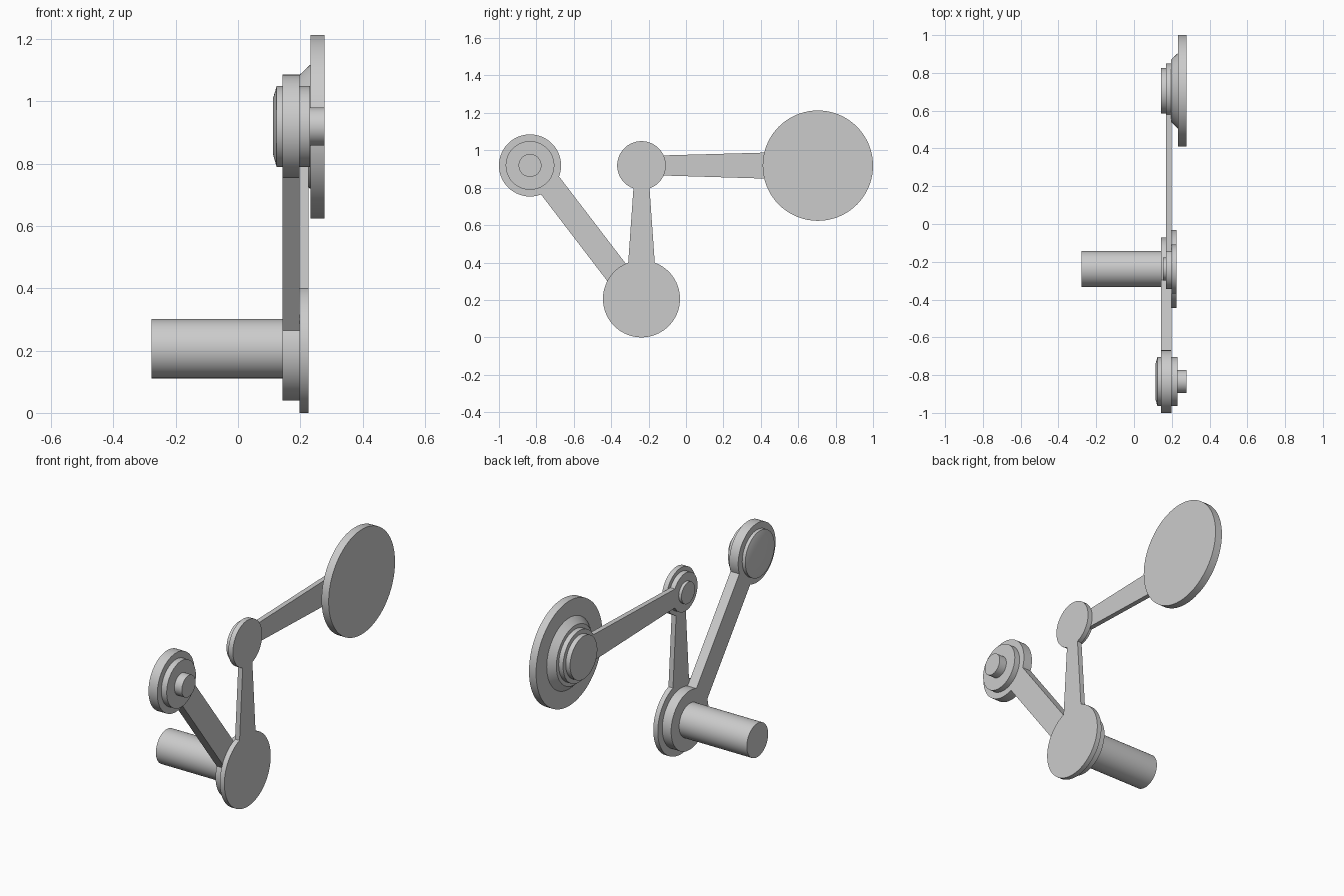
import bpy, bmesh
from math import sin, cos, asin, pi, radians

if "Cube" in bpy.data.objects:
    bpy.data.objects.remove(bpy.data.objects["Cube"])

SEG = 72
# Pivot centres in the (y, z) plane; every axis runs along x
CRANK = (-0.238, 0.206)
PIVOT = (-0.834, 0.919)
JOINT = (-0.238, 0.919)
WHEEL = (0.705, 0.918)


def finish(name, bm):
    bmesh.ops.recalc_face_normals(bm, faces=bm.faces)
    mesh = bpy.data.meshes.new(name)
    bm.to_mesh(mesh)
    bm.free()
    ob = bpy.data.objects.new(name, mesh)
    bpy.context.collection.objects.link(ob)
    bpy.ops.object.select_all(action='DESELECT')
    ob.select_set(True)
    bpy.context.view_layer.objects.active = ob
    bpy.ops.object.shade_smooth_by_angle(angle=radians(20))
    return ob


def turned(name, centre, profile):
    """Round part about x; profile is a list of (x, radius)."""
    bm = bmesh.new()
    rings = []
    for x, r in profile:
        rings.append([bm.verts.new((x, centre[0] + r * cos(2 * pi * i / SEG),
                                    centre[1] + r * sin(2 * pi * i / SEG)))
                      for i in range(SEG)])
    for a, b in zip(rings, rings[1:]):
        for i in range(SEG):
            j = (i + 1) % SEG
            bm.faces.new((a[i], a[j], b[j], b[i]))
    bm.faces.new(rings[0])
    bm.faces.new(rings[-1])
    return finish(name, bm)


def link(name, x0, x1, ends):
    """Flat bar with round eyes; ends are (centre, radius, bar half width, bar angle)."""
    bm = bmesh.new()
    verts = []
    for c, r, w, deg in ends:
        gap = asin(w / r)
        start, sweep = radians(deg) + gap, 2 * pi - 2 * gap
        for i in range(SEG + 1):
            t = start + sweep * i / SEG
            verts.append(bm.verts.new((x0, c[0] + r * cos(t), c[1] + r * sin(t))))
    face = bm.faces.new(verts)
    out = bmesh.ops.extrude_face_region(bm, geom=[face], use_keep_orig=True)
    moved = [g for g in out['geom'] if isinstance(g, bmesh.types.BMVert)]
    bmesh.ops.translate(bm, verts=moved, vec=(x1 - x0, 0, 0))
    return finish(name, bm)


# Flat links
link("support_arm", 0.143, 0.198, [(PIVOT, 0.166, 0.068, -45), (CRANK, 0.166, 0.068, 135)])
link("crank_link", 0.198, 0.226, [(JOINT, 0.13, 0.043, 270), (CRANK, 0.206, 0.071, 90)])
link("connecting_rod", 0.170, 0.198, [(JOINT, 0.107, 0.053, 0), (WHEEL, 0.145, 0.074, 180)])

# Round shafts, caps and pins
turned("drive_shaft", CRANK, [(-0.278, 0.095), (0.144, 0.095)])
turned("pivot_cap", PIVOT, [(0.113, 0.092), (0.124, 0.13), (0.144, 0.13)])
turned("pivot_boss", PIVOT, [(0.197, 0.13), (0.231, 0.13)])
turned("pivot_pin", PIVOT, [(0.230, 0.061), (0.277, 0.061)])
turned("joint_pin", JOINT, [(0.153, 0.06), (0.171, 0.06)])

# Large wheel disc with conical hub
turned("wheel_disc", WHEEL, [(0.197, 0.166), (0.233, 0.2), (0.233, 0.295), (0.277, 0.295)])
turned("wheel_cap", WHEEL, [(0.143, 0.121), (0.171, 0.121)])
